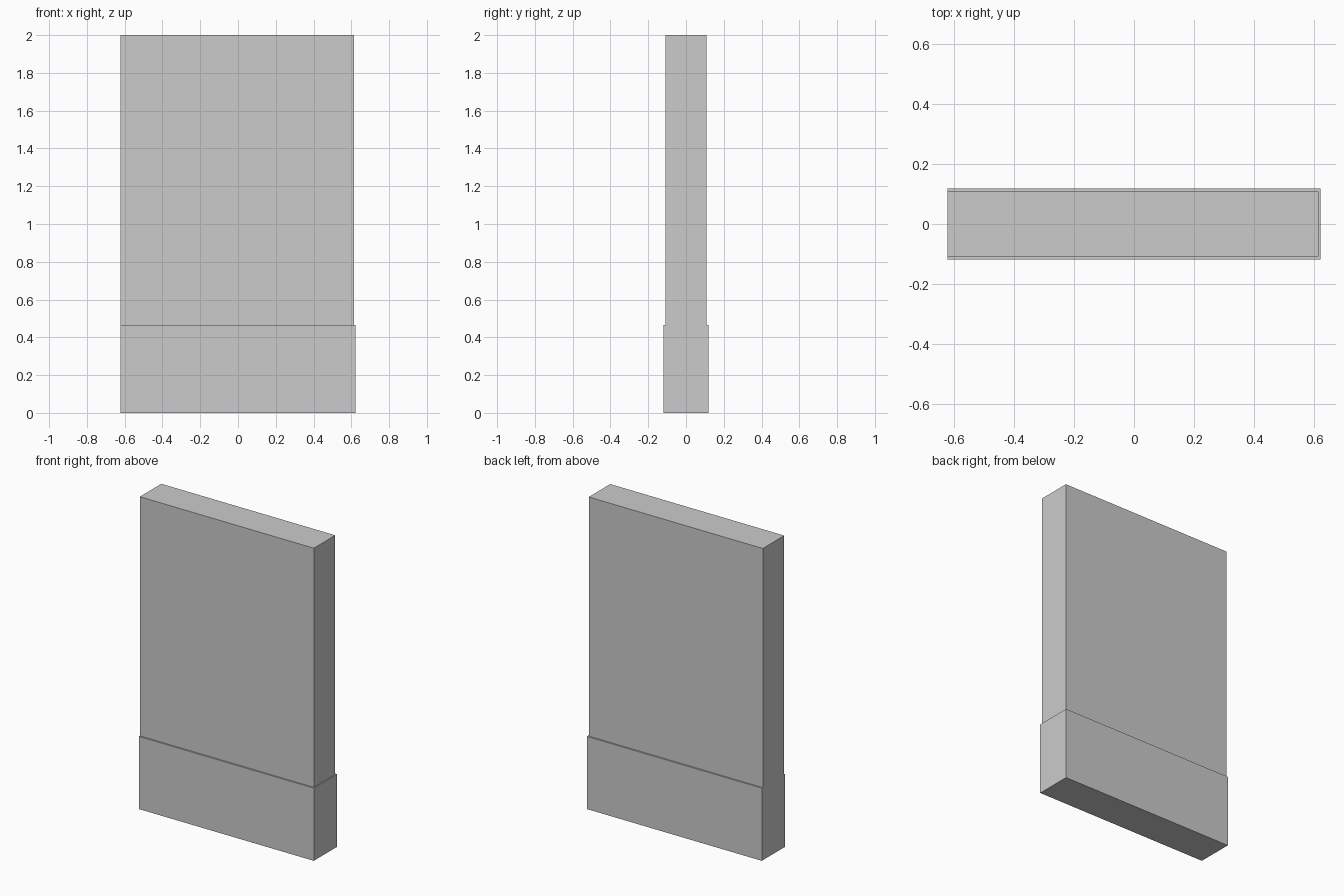
import bpy, bmesh
from mathutils import Vector

if "Cube" in bpy.data.objects:
    bpy.data.objects.remove(bpy.data.objects["Cube"])


def box(name, lo, hi):
    """Closed box between two opposite corners."""
    lo, hi = Vector(lo), Vector(hi)
    bm = bmesh.new()
    bmesh.ops.create_cube(bm, size=1)
    for v in bm.verts:
        v.co = Vector((lo[i] + (v.co[i] + 0.5) * (hi[i] - lo[i]) for i in range(3)))
    mesh = bpy.data.meshes.new(name)
    bm.to_mesh(mesh)
    bm.free()
    obj = bpy.data.objects.new(name, mesh)
    bpy.context.collection.objects.link(obj)
    return obj


LEFT, STEP = -0.621, 0.466

# Thicker plinth at the foot of the wall
box("plinth", (LEFT, -0.1185, 0), (0.621, 0.1185, STEP))

# Wall panel above, flush with the plinth on the left end only
box("wall_panel", (LEFT, -0.1085, STEP), (0.614, 0.1085, 2))
